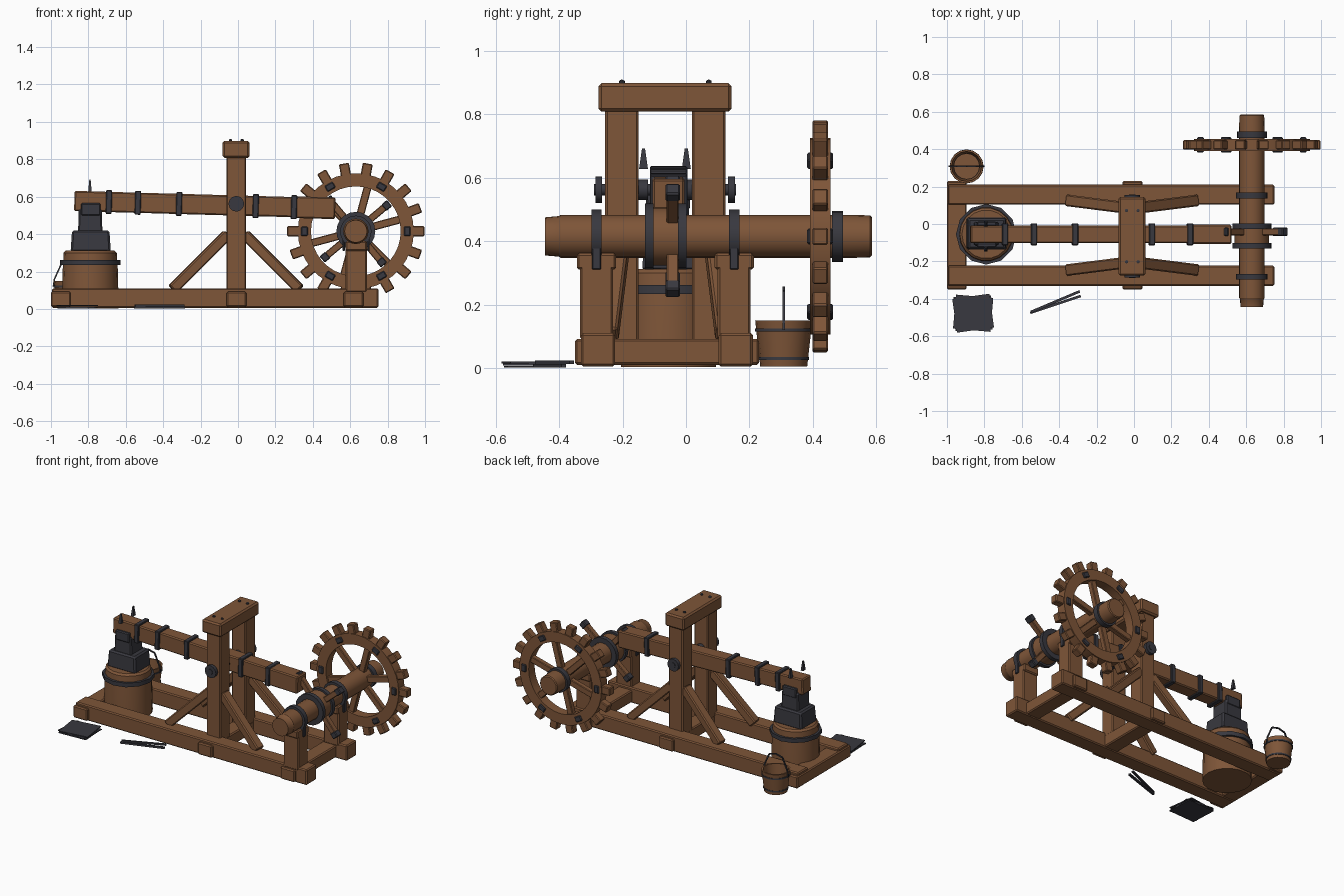
import bpy, bmesh, math
from mathutils import Vector, Matrix

if "Cube" in bpy.data.objects:
    bpy.data.objects.remove(bpy.data.objects["Cube"])


def material(name, rgb):
    m = bpy.data.materials.new(name)
    m.use_nodes = True
    m.diffuse_color = (*rgb, 1)
    m.node_tree.nodes["Principled BSDF"].inputs["Base Color"].default_value = (*rgb, 1)
    return m


WOOD = material("brown wood", (0.21, 0.092, 0.04))
IRON = material("dark iron", (0.04, 0.04, 0.05))
MID = -0.06            # centre line of the frame in y
AXLE = Vector((0.63, 0, 0.415))
ALONG_Y = Matrix.Rotation(-math.pi / 2, 4, 'X')


def finish(name, bm, mat, matrix=Matrix(), smooth=False):
    bmesh.ops.recalc_face_normals(bm, faces=bm.faces)
    me = bpy.data.meshes.new(name)
    bm.to_mesh(me)
    bm.free()
    me.materials.append(mat)
    ob = bpy.data.objects.new(name, me)
    ob.matrix_world = matrix
    bpy.context.collection.objects.link(ob)
    if smooth:
        bpy.ops.object.select_all(action='DESELECT')
        ob.select_set(True)
        bpy.context.view_layer.objects.active = ob
        bpy.ops.object.shade_smooth_by_angle(angle=math.radians(35))
    return ob


def box(name, size, matrix, mat=WOOD, bevel=0.007, taper=1.0):
    """Bevelled box; taper scales its upper face."""
    bm = bmesh.new()
    bmesh.ops.create_cube(bm, size=1)
    for v in bm.verts:
        k = taper if v.co.z > 0 else 1
        v.co = Vector((v.co.x * size[0] * k, v.co.y * size[1] * k, v.co.z * size[2]))
    if bevel:
        bmesh.ops.bevel(bm, geom=bm.edges[:], offset=bevel, segments=1, affect='EDGES')
    return finish(name, bm, mat, matrix)


def block(name, x, y, z, mat=WOOD, **kw):
    """Box from its ranges along each axis."""
    size = [r[1] - r[0] for r in (x, y, z)]
    centre = [(r[0] + r[1]) / 2 for r in (x, y, z)]
    return box(name, size, Matrix.Translation(centre), mat, **kw)


def strut(name, a, b, width, depth, mat=WOOD, **kw):
    """Box running from a to b, its width level and its depth upright."""
    a, b = Vector(a), Vector(b)
    d = (b - a).normalized()
    side = Vector((0, 0, 1)).cross(d).normalized()
    up = d.cross(side)
    m = Matrix((d, side, up)).transposed().to_4x4()
    m.translation = (a + b) / 2
    return box(name, ((b - a).length, width, depth), m, mat, **kw)


def lathe(name, profile, matrix, mat=WOOD, steps=20, ring=False):
    """Turns (radius, height) points around local z."""
    bm = bmesh.new()
    vs = [bm.verts.new((r, 0, h)) for r, h in profile]
    es = [bm.edges.new(p) for p in zip(vs, vs[1:])]
    if ring:
        es.append(bm.edges.new((vs[-1], vs[0])))
    bmesh.ops.spin(bm, geom=vs + es, cent=(0, 0, 0), axis=(0, 0, 1),
                   angle=math.tau, steps=steps)
    bmesh.ops.remove_doubles(bm, verts=bm.verts, dist=0.0002)
    return finish(name, bm, mat, matrix, smooth=True)


def drum(name, r, y0, y1, centre, mat=WOOD, steps=20):
    """Solid cylinder along y."""
    m = Matrix.Translation((centre[0], 0, centre[2])) @ ALONG_Y
    return lathe(name, [(0, y0), (r, y0), (r, y1), (0, y1)], m, mat, steps)


def hoop(name, r0, r1, h0, h1, matrix, mat=IRON, steps=20):
    return lathe(name, [(r0, h0), (r1, h0), (r1, h1), (r0, h1)], matrix, mat, steps, True)


def around(angle, radius, y):
    """Matrix at an angle on the axle, local x pointing outwards."""
    return (Matrix.Translation((AXLE.x, y, AXLE.z))
            @ Matrix.Rotation(-math.radians(angle), 4, 'Y')
            @ Matrix.Translation((radius, 0, 0)))


# Base frame
for side, name in ((-1, "front"), (1, "back")):
    rail_y = MID + side * 0.217
    block(name + "_rail", (-0.995, 0.75), (rail_y - 0.054, rail_y + 0.054), (0.005, 0.11))
for name, x in (("end", -0.948), ("middle", -0.008), ("axle", 0.617)):
    block(name + "_crossbeam", (x - 0.053, x + 0.053), (MID - 0.29, MID + 0.29), (0.01, 0.092))

# Central uprights, cap and braces
for side, name in ((-1, "front"), (1, "back")):
    y = MID - 0.005 + side * 0.137
    block(name + "_upright", (-0.062, 0.044), (y - 0.053, y + 0.053), (0.08, 0.815))
    for way in (-1, 1):
        strut(name + "_brace", (-0.01 + way * 0.045, MID + side * 0.148, 0.4),
              (-0.01 + way * 0.34, MID + side * 0.185, 0.105), 0.062, 0.056)
    for x in (-0.04, 0.022):
        lathe("cap_peg", [(0, 0.88), (0.009, 0.88), (0.009, 0.905), (0, 0.91)],
              Matrix.Translation((x, y, 0)), IRON, 8)
block("top_cap", (-0.083, 0.062), (-0.276, 0.144), (0.808, 0.898), bevel=0.01)

# Tilting beam with iron straps and pivot
tail, head = Vector((0.52, -0.055, 0.538)), Vector((-0.875, -0.055, 0.577))
strut("tilt_beam", head, tail, 0.094, 0.108)
slope = (tail - head).normalized()
strut("beam_tail", tail - slope * 0.22, tail, 0.102, 0.116)
for x in (-0.69, -0.535, -0.315, 0.095, 0.3):
    p = head + slope * (x - head.x)
    strut("beam_strap", p - slope * 0.016, p + slope * 0.016, 0.118, 0.128, IRON, bevel=0.004)
PIVOT = (-0.009, 0, 0.562)
drum("pivot_rod", 0.018, -0.29, 0.158, PIVOT, IRON, 12)
for y in (-0.286, 0.132):
    drum("pivot_washer", 0.042, y, y + 0.022, PIVOT, IRON, 12)
for y in (-0.15, 0.0):
    drum("pivot_spacer", 0.032, y, y + 0.03, PIVOT, IRON, 12)

# Hammer head hung from the beam
block("hammer_foot", (-0.895, -0.68), (-0.138, 0.036), (0.305, 0.42), IRON, bevel=0.01, taper=0.93)
block("hammer_neck", (-0.855, -0.725), (-0.118, 0.012), (0.41, 0.535), IRON, bevel=0.008, taper=0.95)
for y in (-0.118, -0.003):
    block("hammer_cheek", (-0.84, -0.735), (y - 0.008, y + 0.016), (0.5, 0.565), IRON, bevel=0.006)
for y in (-0.134, 0.001):
    block("hammer_spike", (-0.801, -0.782), (y - 0.014, y + 0.014), (0.628, 0.692), IRON,
          bevel=0, taper=0.35)

# Stump under the hammer
stump_at = Matrix.Translation((-0.79, -0.055, 0))
lathe("stump", [(0, 0.003), (0.152, 0.003), (0.148, 0.2), (0.142, 0.3), (0.13, 0.312), (0, 0.312)],
      stump_at, steps=18)
hoop("stump_hoop", 0.13, 0.162, 0.234, 0.262, stump_at, steps=12)

# Axle with bearings
axle_at = Matrix.Translation(AXLE) @ ALONG_Y
lathe("axle", [(0, -0.445), (0.06, -0.445), (0.064, -0.4), (0.068, -0.395), (0.068, 0.52),
               (0.066, 0.58), (0.06, 0.586), (0, 0.586)], axle_at, steps=20)
for side, name in ((-1, "front"), (1, "back")):
    y = MID - 0.005 + side * 0.217
    block(name + "_axle_post", (0.575, 0.69), (y - 0.052, y + 0.052), (0.09, 0.335))
    block(name + "_bearing_block", (0.575, 0.69), (y - 0.062, y + 0.062), (0.31, 0.362))
    hoop(name + "_bearing_strap", 0.06, 0.084, y - 0.016, y + 0.016, axle_at)
    for x in (0.56, 0.692):
        block(name + "_strap_leg", (x, x + 0.012), (y - 0.014, y + 0.014), (0.31, 0.42), IRON, bevel=0.003)
hoop("wheel_collar", 0.06, 0.08, 0.46, 0.495, axle_at)

# Cam hub with four lifting arms
drum("cam_hub", 0.092, -0.12, -0.01, AXLE)
for y in (-0.13, -0.026):
    hoop("cam_hoop", 0.07, 0.104, y, y + 0.028, axle_at)
for k in range(4):
    a = 40 + 90 * k
    box("cam_arm", (0.17, 0.038, 0.038), around(a, 0.14, -0.042), bevel=0.004)
    box("cam_tip", (0.04, 0.046, 0.044), around(a, 0.215, -0.042), IRON, bevel=0.005)

# Cog wheel
WHEEL_Y = 0.423
hoop("wheel_rim", 0.24, 0.31, WHEEL_Y - 0.032, WHEEL_Y + 0.032, axle_at, WOOD, 36)
for k in range(18):
    box("wheel_cog", (0.085, 0.05, 0.054), around(20 * k, 0.325, WHEEL_Y), bevel=0.005)
for k in range(6):
    box("wheel_spoke", (0.21, 0.036, 0.042), around(15 + 60 * k, 0.155, WHEEL_Y), bevel=0.004)
    box("rim_clamp", (0.036, 0.082, 0.05), around(60 * k, 0.275, WHEEL_Y), IRON, bevel=0.005)

# Bucket with hoops and handle
bucket_at = Matrix.Translation((-0.895, 0.308, 0))
lathe("bucket", [(0, 0.005), (0.074, 0.005), (0.09, 0.15), (0.08, 0.15), (0.068, 0.02), (0, 0.02)],
      bucket_at, steps=16)
for r, h in ((0.08, 0.025), (0.091, 0.115)):
    hoop("bucket_hoop", r - 0.012, r, h, h + 0.01, bucket_at, steps=16)
handle = [(-0.092, 0.12), (-0.086, 0.16), (-0.05, 0.24), (0, 0.253)]
handle += [(-x, z) for x, z in handle[-2::-1]]
for a, b in zip(handle, handle[1:]):
    strut("bucket_handle", bucket_at @ Vector((a[0], 0, a[1])),
          bucket_at @ Vector((b[0], 0, b[1])), 0.008, 0.008, IRON, bevel=0)

# Loose iron sheets and rods on the ground
for k, turn in enumerate((3, -5, 8)):
    m = Matrix.Translation((-0.86, -0.477, 0.004 + 0.007 * k)) @ Matrix.Rotation(math.radians(turn), 4, 'Z')
    box("iron_sheet", (0.2, 0.182, 0.006), m, IRON, bevel=0)
strut("iron_rod_a", (-0.555, -0.475, 0.007), (-0.285, -0.385, 0.007), 0.014, 0.012, IRON, bevel=0)
strut("iron_rod_b", (-0.55, -0.47, 0.018), (-0.29, -0.36, 0.018), 0.014, 0.01, IRON, bevel=0)
